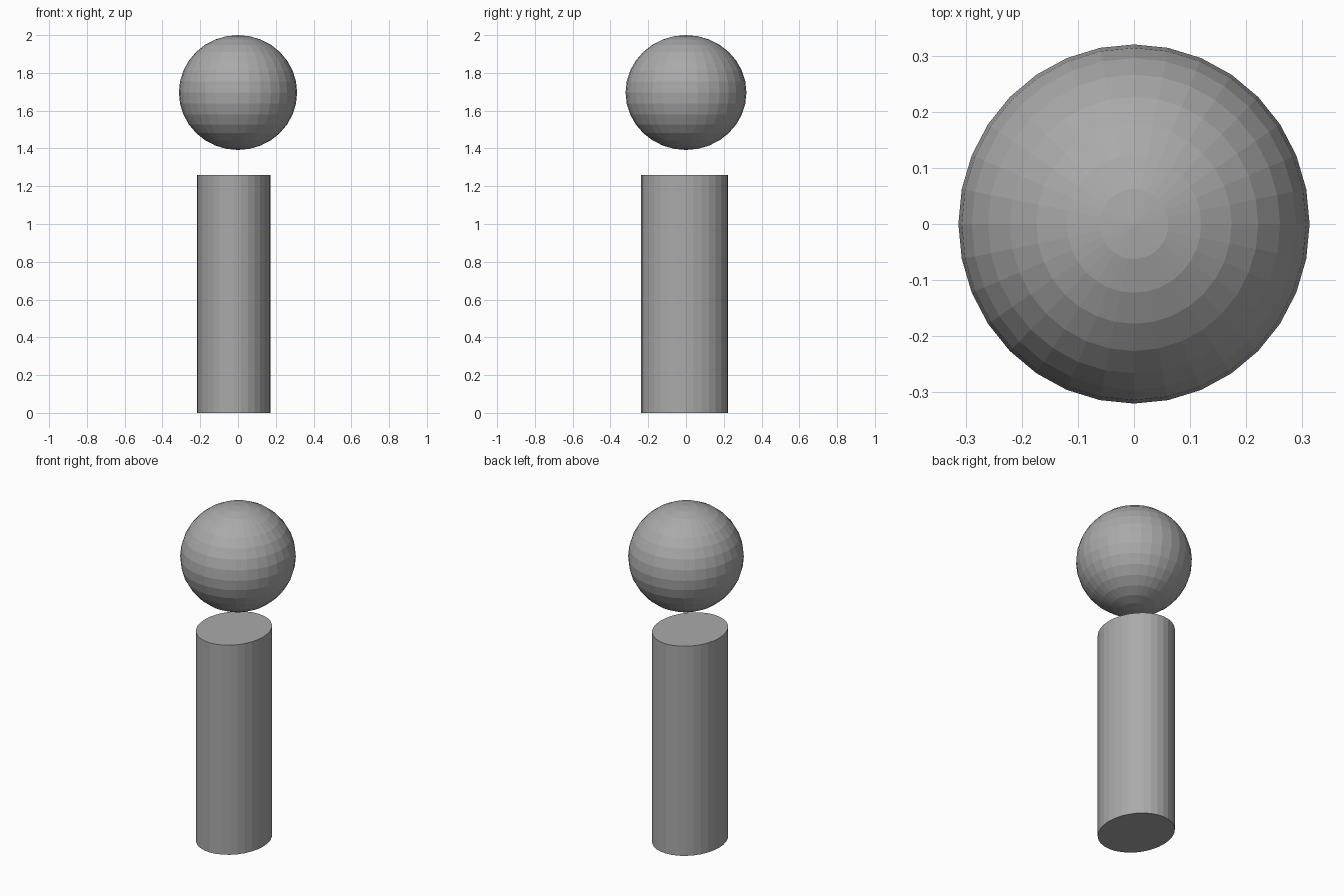
import bpy

cube = bpy.data.objects.get("Cube")
if cube:
    bpy.data.objects.remove(cube, do_unlink=True)

# Single grey material
grey = bpy.data.materials.new("plain grey")
grey.use_nodes = True
colour = (0.4, 0.4, 0.4, 1)
grey.diffuse_color = colour
grey.node_tree.nodes["Principled BSDF"].inputs["Base Color"].default_value = colour


def finish(name, scale):
    """Name the active primitive, stretch it and give it the grey."""
    obj = bpy.context.object
    obj.name = obj.data.name = name
    obj.scale = scale
    bpy.ops.object.transform_apply(location=False, rotation=False, scale=True)
    obj.data.materials.append(grey)
    bpy.ops.object.shade_flat()


# Oval column, slightly off centre
bpy.ops.mesh.primitive_cylinder_add(vertices=32, radius=1, depth=1,
                                    location=(-0.022, -0.007, 0.63))
finish("column", (0.195, 0.23, 1.26))

# Faceted ball floating above the column
bpy.ops.mesh.primitive_uv_sphere_add(segments=32, ring_count=16, radius=1,
                                     location=(0, 0, 1.696))
finish("ball", (0.313, 0.32, 0.304))
